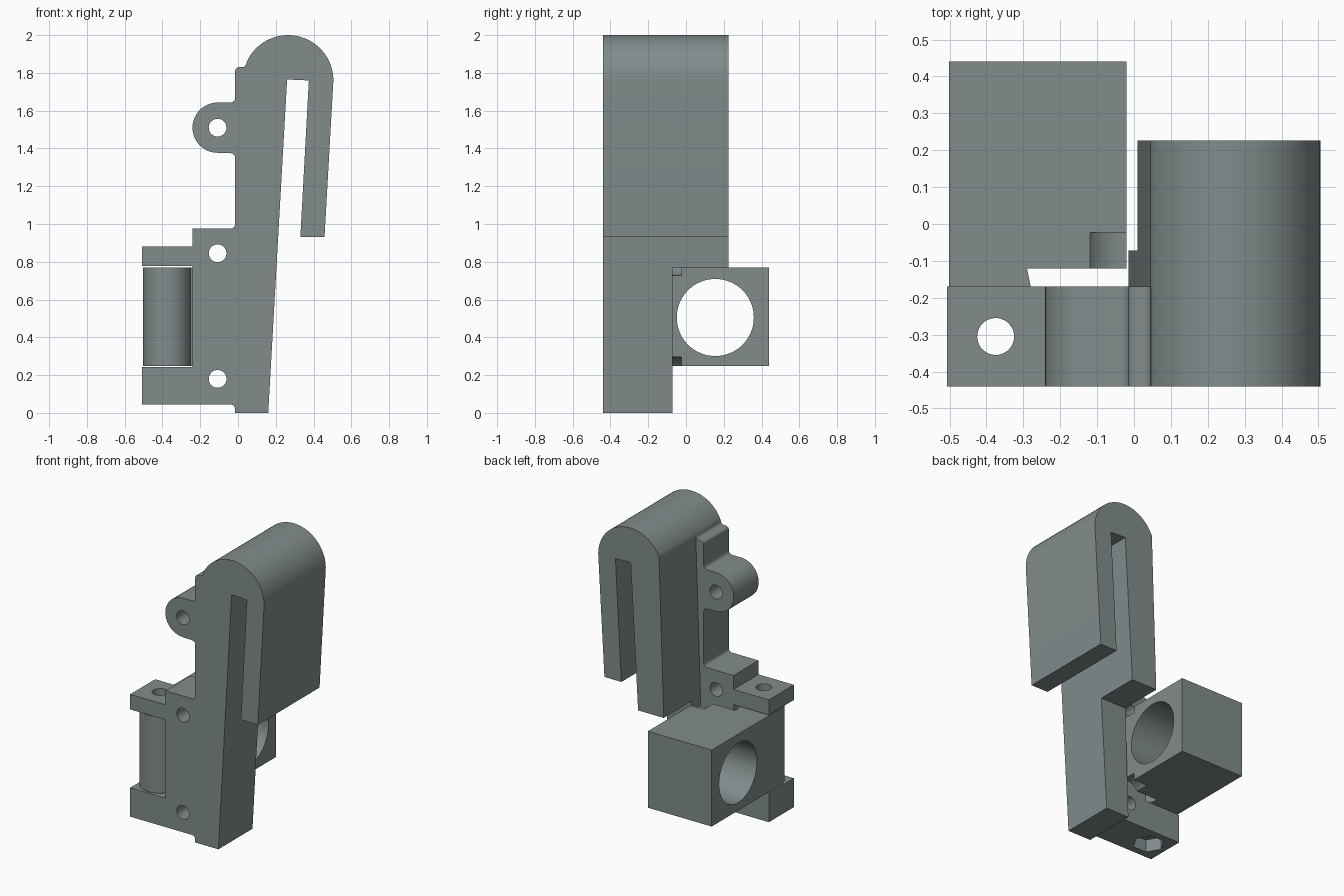
import bpy, bmesh, math
from mathutils import Vector

if "Cube" in bpy.data.objects:
    bpy.data.objects.remove(bpy.data.objects["Cube"])

grey = bpy.data.materials.new("slate grey plastic")
grey.diffuse_color = (0.22, 0.26, 0.26, 1)
grey.use_nodes = True
grey.node_tree.nodes["Principled BSDF"].inputs["Base Color"].default_value = grey.diffuse_color


def arc(cx, cy, r, a0, a1, n=6):
    """Points on an arc, angles in degrees."""
    return [(cx + r * math.cos(math.radians(a0 + (a1 - a0) * i / n)),
             cy + r * math.sin(math.radians(a0 + (a1 - a0) * i / n))) for i in range(n + 1)]


def extrude(name, pts, lo, hi, axis):
    """Prism from a 2D profile, extruded along the given axis."""
    place = {'x': lambda a, b, t: (t, a, b),
             'y': lambda a, b, t: (a, t, b),
             'z': lambda a, b, t: (a, b, t)}[axis]
    bm = bmesh.new()
    face = bm.faces.new([bm.verts.new(place(a, b, lo)) for a, b in pts])
    new = bmesh.ops.extrude_face_region(bm, geom=[face])['geom']
    bmesh.ops.translate(bm, vec=Vector(place(0, 0, hi - lo)),
                        verts=[v for v in new if isinstance(v, bmesh.types.BMVert)])
    bmesh.ops.recalc_face_normals(bm, faces=bm.faces)
    mesh = bpy.data.meshes.new(name)
    bm.to_mesh(mesh)
    bm.free()
    mesh.materials.append(grey)
    ob = bpy.data.objects.new(name, mesh)
    bpy.context.collection.objects.link(ob)
    return ob


def rod(name, a, b, r, lo, hi, axis, n=40):
    return extrude(name, arc(a, b, r, 0, 360, n)[:-1], lo, hi, axis)


def combine(ob, other, operation='DIFFERENCE'):
    """Apply a boolean and discard the helper."""
    mod = ob.modifiers.new("bool", 'BOOLEAN')
    mod.operation, mod.solver, mod.object = operation, 'EXACT', other
    bpy.context.view_layer.objects.active = ob
    bpy.ops.object.modifier_apply(modifier=mod.name)
    bpy.data.objects.remove(other)


def smooth(ob):
    bpy.ops.object.select_all(action='DESELECT')
    ob.select_set(True)
    bpy.context.view_layer.objects.active = ob
    bpy.ops.object.shade_smooth_by_angle(angle=math.radians(30))


FRONT, PLATE_BACK = -0.44, -0.17
HINGE = (-0.375, -0.305)

# Hook: slightly leaning stem, rounded top and hanging tongue
hook = [(-0.015, 0), (0.16, 0), (0.26, 1.765), (0.375, 1.76), (0.33, 0.93),
        (0.458, 0.93)] + arc(0.265, 1.76, 0.24, 0, 156, 32) + [(0.045, 1.85)]
bracket = extrude("hook_bracket", hook, FRONT, 0.226, 'y')

# Shorten the rear half of the stem
combine(bracket, extrude("stem_cut", [(-1, -0.072), (1, -0.072), (1, 1), (-1, 1)],
                         -0.5, 0.77, 'z'))

# Mounting plate: hinge lugs, step, round ear and fillets
plate = [(0.1, 0), (-0.015, 0)]
plate += arc(-0.04, 0.02, 0.025, 0, 90)
plate += [(-0.507, 0.045), (-0.507, 0.242), (-0.24, 0.242), (-0.24, 0.777),
          (-0.507, 0.777), (-0.507, 0.88), (-0.24, 0.88), (-0.24, 0.975)]
plate += arc(-0.04, 1.0, 0.025, -90, 0)
plate += arc(-0.04, 1.35, 0.025, 0, 90)
plate += arc(-0.108, 1.51, 0.133, -90, -270, 24)
plate += arc(-0.04, 1.668, 0.025, -90, 0)
plate += arc(0.005, 1.81, 0.02, 180, 90)
plate += arc(0.02, 1.855, 0.025, -90, 0)
plate += [(0.1, 1.855)]
combine(bracket, extrude("plate", plate, FRONT, PLATE_BACK, 'y'), 'UNION')

# Screw holes, hinge pin hole and hexagonal nut pocket
for z in (0.18, 0.845, 1.51):
    combine(bracket, rod("screw_hole", -0.108, z, 0.047, -0.6, 0, 'y'))
combine(bracket, rod("pin_hole", *HINGE, 0.05, -0.1, 1.0, 'z'))
combine(bracket, rod("nut_pocket", *HINGE, 0.1, -0.1, 0.13, 'z', 6))
smooth(bracket)

# Swinging block with a hinge barrel
outline = arc(*HINGE, 0.127, 180, 390, 32)
outline += [(-0.28, -0.17), (-0.29, -0.12), (-0.02, -0.12), (-0.02, 0.44), (-0.502, 0.44)]
block = extrude("swing_block", outline, 0.247, 0.769, 'z')
combine(block, rod("bore", 0.155, 0.505, 0.204, -1, 1, 'x', 64))
combine(block, rod("barrel_hole", *HINGE, 0.05, 0, 1, 'z'))
# Clearance for the screw heads
for z in (0.845, 0.178):
    combine(block, rod("screw_clearance", -0.03, z, 0.118, -0.165, -0.023, 'y'))
smooth(block)
